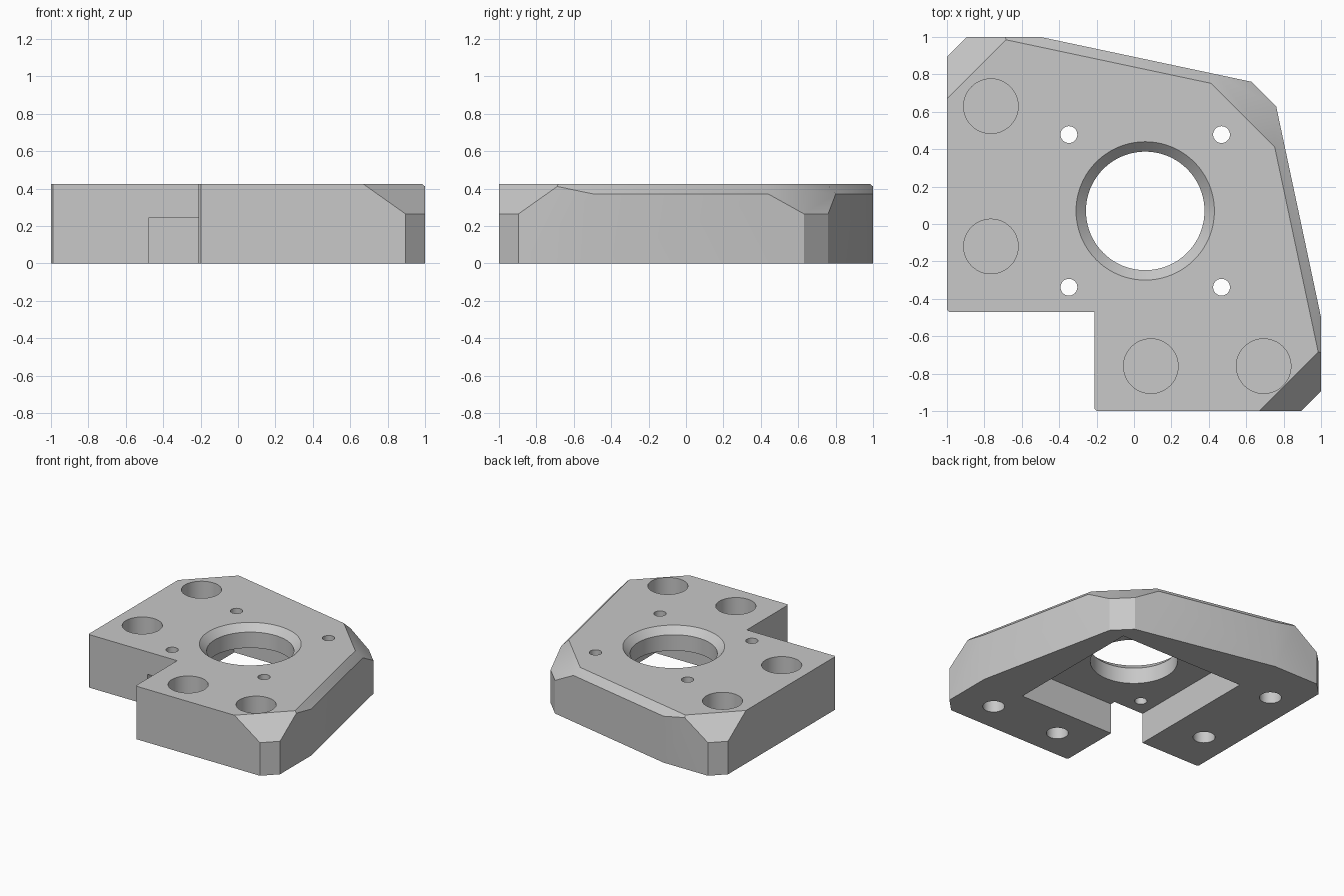
import bpy
import bmesh
from math import radians
from mathutils import Vector

cube = bpy.data.objects.get("Cube")
if cube:
    bpy.data.objects.remove(cube, do_unlink=True)

TOP = 0.425
CORNER_Z, EDGE_Z = 0.265, 0.372     # lower limits of the bevels
CENTRE = Vector((0.06, 0.07))

grey = bpy.data.materials.new("light grey plastic")
grey.use_nodes = True
colour = (0.58, 0.58, 0.58, 1)
grey.diffuse_color = colour
grey.node_tree.nodes["Principled BSDF"].inputs["Base Color"].default_value = colour


def make_object(name, bm):
    bmesh.ops.recalc_face_normals(bm, faces=bm.faces)
    mesh = bpy.data.meshes.new(name)
    bm.to_mesh(mesh)
    bm.free()
    obj = bpy.data.objects.new(name, mesh)
    bpy.context.collection.objects.link(obj)
    return obj


# Outline, anticlockwise; the third value is the height where a 45 degree
# bevel starts on the wall that runs to the next point
outline = [
    (-1, -0.458, 0), (-0.988, -0.47, 0), (-0.21, -0.47, 0),
    (-0.21, -0.988, 0), (-0.198, -1, 0),
    (0.895, -1, CORNER_Z), (1, -0.895, 0),
    (1, -0.5, EDGE_Z), (0.76, 0.63, CORNER_Z),
    (0.63, 0.76, EDGE_Z), (-0.5, 1, 0),
    (-0.895, 1, CORNER_Z), (-1, 0.895, 0),
]

# Solid plate
bm = bmesh.new()
base = bm.faces.new([bm.verts.new((x, y, 0)) for x, y, _ in outline])
raised = bmesh.ops.extrude_face_region(bm, geom=[base], use_keep_orig=True)
bmesh.ops.translate(bm, vec=(0, 0, TOP),
                    verts=[g for g in raised["geom"] if isinstance(g, bmesh.types.BMVert)])

# Bevelled upper edges, sliced off and capped
for i, (x, y, z) in enumerate(outline):
    if z:
        nx, ny, _ = outline[(i + 1) % len(outline)]
        out = Vector((ny - y, x - nx, 0)).normalized()
        cut = bmesh.ops.bisect_plane(
            bm, geom=bm.verts[:] + bm.edges[:] + bm.faces[:], dist=1e-5,
            plane_co=(x, y, z), plane_no=out + Vector((0, 0, 1)), clear_outer=True)
        rim = [g for g in cut["geom_cut"] if isinstance(g, bmesh.types.BMEdge)]
        bmesh.ops.edgeloop_fill(bm, edges=rim)
plate = make_object("motor_mount_plate", bm)
plate.data.materials.append(grey)


def subtract(bm):
    cutter = make_object("cutter", bm)
    cutter.hide_render = True
    cutter.data.materials.append(grey)
    mod = plate.modifiers.new("cut", "BOOLEAN")
    mod.operation = "DIFFERENCE"
    mod.solver = "EXACT"
    mod.object = cutter
    bpy.context.view_layer.objects.active = plate
    bpy.ops.object.modifier_apply(modifier=mod.name)
    bpy.data.objects.remove(cutter, do_unlink=True)


def drill(x, y, z0, z1, r0, r1=None, sides=48):
    bm = bmesh.new()
    bmesh.ops.create_cone(bm, cap_ends=True, segments=sides, radius1=r0,
                          radius2=r1 or r0, depth=z1 - z0)
    bmesh.ops.translate(bm, vec=(x, y, (z0 + z1) / 2), verts=bm.verts)
    subtract(bm)


# Square motor pocket in the underside, breaking into the notch
low, high = Vector((-0.475, -0.51, -0.1)), Vector((0.63, 0.63, 0.245))
bm = bmesh.new()
bmesh.ops.create_cube(bm, size=1)
bmesh.ops.scale(bm, vec=high - low, verts=bm.verts)
bmesh.ops.translate(bm, vec=(low + high) / 2, verts=bm.verts)
subtract(bm)

# Central bore with a countersunk rim
drill(*CENTRE, 0.1, 0.5, 0.317, sides=80)
drill(*CENTRE, EDGE_Z, EDGE_Z + 0.1, 0.317, 0.417, sides=80)

# Four motor screw holes
for sx in (-1, 1):
    for sy in (-1, 1):
        drill(CENTRE.x + sx * 0.408, CENTRE.y + sy * 0.408, 0.1, 0.5, 0.045, sides=32)

# Mounting bolts: head recess above, shank hole below, thin skin between
for x, y in ((-0.765, 0.63), (-0.765, -0.12), (0.09, -0.76), (0.693, -0.76)):
    drill(x, y, 0.16, 0.5, 0.146)
    drill(x, y, -0.1, 0.15, 0.08)

bpy.ops.object.select_all(action="DESELECT")
plate.select_set(True)
bpy.context.view_layer.objects.active = plate
bpy.ops.object.shade_smooth_by_angle(angle=radians(25))
